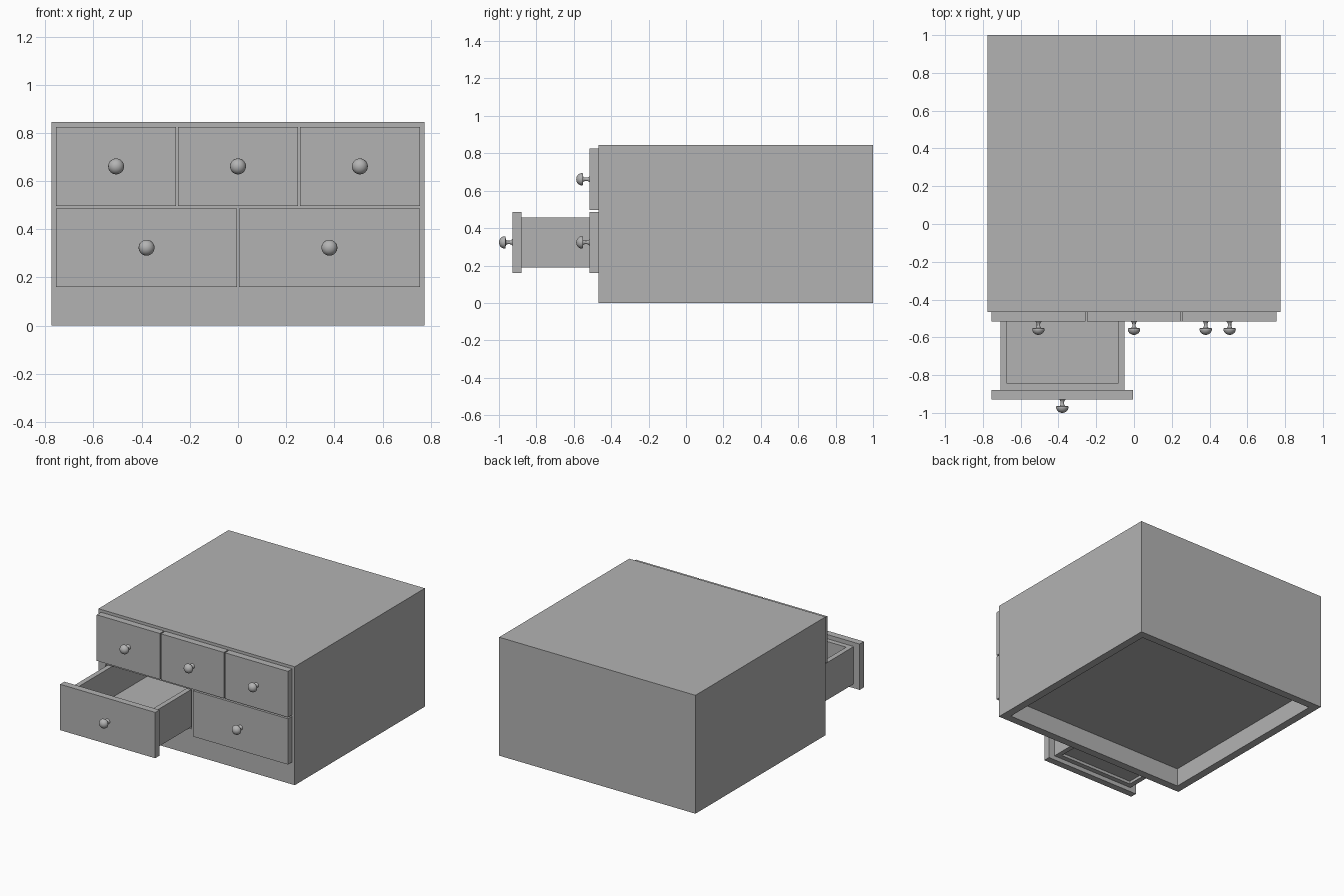
import bpy
import bmesh
from math import cos, sin, pi, radians

if "Cube" in bpy.data.objects:
    bpy.data.objects.remove(bpy.data.objects["Cube"])

GREY = (0.45, 0.45, 0.45, 1)
grey = bpy.data.materials.new("plain_grey")
grey.use_nodes = True
grey.diffuse_color = GREY
grey.node_tree.nodes["Principled BSDF"].inputs["Base Color"].default_value = GREY

WALL = 0.056                          # cabinet board thickness
HALF_W, FRONT, BACK, TOP = 0.775, -0.467, 1.0, 0.845
BASE = 0.13                           # height of the hollow under the cabinet
PLATE = 0.048                         # drawer front thickness
PULL = 0.413                          # how far the open drawer is drawn out
DEPTH = 1.36                          # drawer box depth
BOARD = 0.035                         # drawer box board thickness


def box(name, low, high):
    """Axis-aligned box between two corners."""
    bm = bmesh.new()
    bmesh.ops.create_cube(bm, size=1)
    for v in bm.verts:
        v.co = [a + (b - a) * (c + 0.5) for a, b, c in zip(low, high, v.co)]
    mesh = bpy.data.meshes.new(name)
    bm.to_mesh(mesh)
    bm.free()
    obj = bpy.data.objects.new(name, mesh)
    bpy.context.collection.objects.link(obj)
    mesh.materials.append(grey)
    return obj


def cut(obj, low, high):
    """Carve a box-shaped hollow out of an object."""
    cutter = box("cutter", low, high)
    cutter.hide_render = True
    mod = obj.modifiers.new("hollow", 'BOOLEAN')
    mod.operation, mod.solver, mod.object = 'DIFFERENCE', 'EXACT', cutter
    bpy.context.view_layer.objects.active = obj
    bpy.ops.object.modifier_apply(modifier=mod.name)
    bpy.data.objects.remove(cutter)


def knob(name, x, y, z):
    """Mushroom knob, turned around an axis that points to the front."""
    dome = [(0.033 * cos(t * pi / 16), 0.041 + 0.031 * sin(t * pi / 16)) for t in range(9)]
    profile = [(0.018, 0), (0.012, 0.006), (0.009, 0.014), (0.009, 0.026),
               (0.014, 0.035), (0.031, 0.037)] + dome
    bm = bmesh.new()
    verts = [bm.verts.new((x + r, y - d, z)) for r, d in profile]
    edges = [bm.edges.new(pair) for pair in zip(verts, verts[1:])]
    bmesh.ops.spin(bm, geom=verts + edges, cent=(x, y, z), axis=(0, 1, 0),
                   angle=2 * pi, steps=32)
    bmesh.ops.remove_doubles(bm, verts=bm.verts, dist=0.0003)
    bmesh.ops.recalc_face_normals(bm, faces=bm.faces)
    mesh = bpy.data.meshes.new(name)
    bm.to_mesh(mesh)
    bm.free()
    obj = bpy.data.objects.new(name, mesh)
    bpy.context.collection.objects.link(obj)
    mesh.materials.append(grey)
    bpy.ops.object.select_all(action='DESELECT')
    obj.select_set(True)
    bpy.context.view_layer.objects.active = obj
    bpy.ops.object.shade_smooth_by_angle(angle=radians(40))


def drawer(name, x0, x1, z0, z1, pull):
    """Front plate, open-topped box with a raised floor, and a knob."""
    y = FRONT - pull
    box(name + "_front", (x0, y - PLATE, z0), (x1, y, z1))
    a, b, low, high = x0 + 0.047, x1 - 0.047, z0 + 0.03, z1 - 0.03
    body = box(name + "_box", (a, y, low), (b, y + DEPTH, high))
    inner_low, inner_high = (a + BOARD, y + BOARD), (b - BOARD, y + DEPTH - BOARD)
    cut(body, (*inner_low, low + 0.045), (*inner_high, high + 0.1))
    cut(body, (*inner_low, low - 0.1), (*inner_high, low + 0.02))
    knob(name + "_knob", (x0 + x1) / 2, y - PLATE, (z0 + z1) / 2)


# Cabinet body, hollow underneath
cabinet = box("cabinet", (-HALF_W, FRONT, 0), (HALF_W, BACK, TOP))
cut(cabinet, (-HALF_W + WALL, FRONT + WALL, -0.1), (HALF_W - WALL, BACK - WALL, BASE))

# Two rows of drawers: name, x range, z range, pull
ROWS = (("lower", ("right", "left"), 0.16, 0.487),
        ("upper", ("right", "middle", "left"), 0.497, 0.825))
SIDE, GAP = 0.755, 0.008
for row, sides, z0, z1 in ROWS:
    width = (2 * SIDE - GAP * (len(sides) - 1)) / len(sides)
    for i, side in enumerate(sides):
        x0 = -SIDE + i * (width + GAP)
        x1 = x0 + width
        # Opening in the cabinet, a little larger than the drawer box
        cut(cabinet, (x0 + 0.037, FRONT - 0.1, z0 + 0.024),
            (x1 - 0.037, BACK - WALL, z1 - 0.024))
        is_open = row == "lower" and side == "right"
        drawer(f"{row}_{side}_drawer", x0, x1, z0, z1, PULL if is_open else 0)
